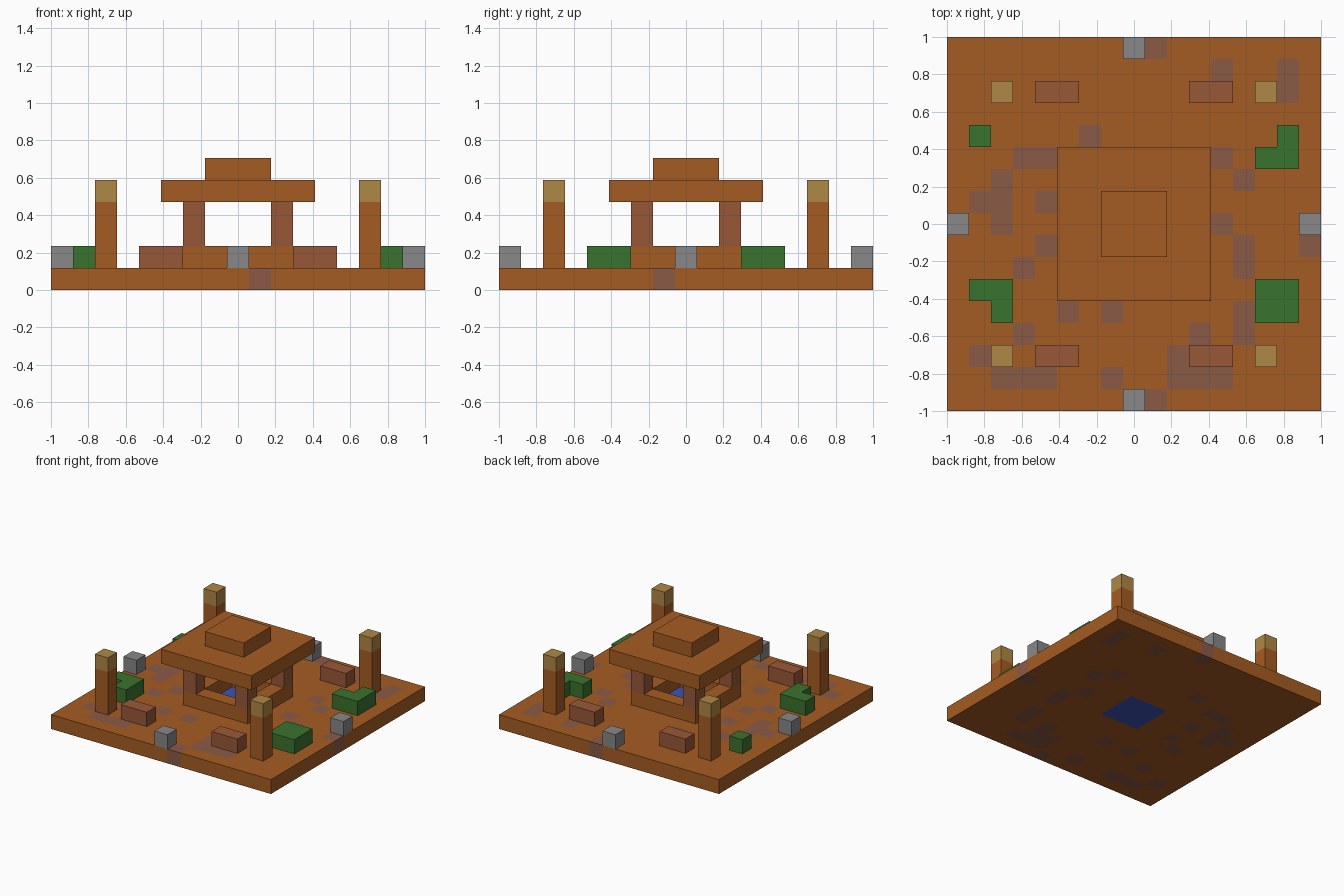
import bpy
import bmesh

if "Cube" in bpy.data.objects:
    bpy.data.objects.remove(bpy.data.objects["Cube"], do_unlink=True)

N = 17            # cells along each side of the court
U = 2 / N         # size of one cell

# Worn path cells: row from the front -> columns from the right side
PATH_ROWS = {
    0: [9], 1: [2, 3, 4, 7, 10, 11, 12], 2: [1, 10, 11], 3: [3, 11, 13],
    4: [5, 7, 13], 6: [3, 13], 7: [4, 13, 16], 8: [2, 12], 9: [1, 2, 4],
    10: [2, 13], 11: [3, 4, 12], 12: [6], 14: [15], 15: [12, 15], 16: [9],
}


def material(name, rgb):
    """Flat material from a display colour, converted to linear."""
    lin = [((c / 255 + 0.055) / 1.055) ** 2.4 for c in rgb]
    m = bpy.data.materials.new(name)
    m.use_nodes = True
    m.diffuse_color = (*lin, 1)
    bsdf = m.node_tree.nodes["Principled BSDF"]
    bsdf.inputs["Base Color"].default_value = (*lin, 1)
    bsdf.inputs["Roughness"].default_value = 0.9
    return m


clay = material("orange_clay", (165, 92, 34))
path = material("worn_path", (139, 90, 70))
water = material("water_blue", (60, 82, 182))
brick = material("red_brown_wood", (153, 88, 55))
leaf = material("leaf_green", (58, 114, 46))
stone = material("stone_grey", (136, 136, 136))
lamp = material("lamp_tan", (176, 136, 70))


def rect(i0, i1, j0, j1):
    """Set of cells in columns i0 to i1 and rows j0 to j1."""
    return {(i, j) for i in range(i0, i1 + 1) for j in range(j0, j1 + 1)}


def slab(name, cells, low, high, mats, rule=None):
    """Extrude a footprint of cells from layer low to layer high."""
    bm = bmesh.new()
    verts = {}

    def corner(i, j):
        if (i, j) not in verts:
            verts[i, j] = bm.verts.new((i * U - 1, j * U - 1, low * U))
        return verts[i, j]

    for i, j in sorted(cells):
        bm.faces.new([corner(i, j), corner(i + 1, j),
                      corner(i + 1, j + 1), corner(i, j + 1)])
    out = bmesh.ops.extrude_face_region(bm, geom=bm.faces[:], use_keep_orig=True)
    for v in out["geom"]:
        if isinstance(v, bmesh.types.BMVert):
            v.co.z = high * U
    bmesh.ops.recalc_face_normals(bm, faces=bm.faces[:])
    if rule:
        for f in bm.faces:
            # sample just inside the face to find its cell
            p = f.calc_center_median() - f.normal * U * 0.2
            f.material_index = rule(int((p.x + 1) / U), int((p.y + 1) / U))
    bmesh.ops.dissolve_limit(bm, angle_limit=0.01, verts=bm.verts[:],
                             edges=bm.edges[:], delimit={'MATERIAL'})
    mesh = bpy.data.meshes.new(name)
    bm.to_mesh(mesh)
    bm.free()
    for m in mats:
        mesh.materials.append(m)
    bpy.context.collection.objects.link(bpy.data.objects.new(name, mesh))


# Ground with flush path cells and the pool
path_cells = {(i, j) for j, cols in PATH_ROWS.items() for i in cols}
pool = rect(7, 9, 7, 9)
slab("ground", rect(0, 16, 0, 16), 0, 1, [clay, path, water],
     lambda i, j: 1 if (i, j) in path_cells else 2 if (i, j) in pool else 0)

# Well wall around the pool, and its two-step roof
slab("well_wall", rect(6, 10, 6, 10) - pool, 1, 2, [clay])
slab("roof", rect(5, 11, 5, 11), 4, 5, [clay])
slab("roof_top", pool, 5, 6, [clay])

# Parts repeated in each quarter of the court
for side, flip_x in (("right", False), ("left", True)):
    for end, flip_y in (("front", False), ("back", True)):
        tag = f"{end}_{side}"

        def quarter(cells):
            return {(N - 1 - i if flip_x else i, N - 1 - j if flip_y else j)
                    for i, j in cells}

        slab("roof_post_" + tag, quarter({(6, 6)}), 2, 4, [brick])
        slab("lamp_post_" + tag, quarter({(2, 2)}), 1, 4, [clay])
        slab("lamp_" + tag, quarter({(2, 2)}), 4, 5, [lamp])
        slab("bench_" + tag, quarter(rect(4, 5, 2, 2)), 1, 2, [brick])

# Bushes, each with its own footprint
for tag, cells in {
    "front_right": rect(1, 2, 4, 5) - {(1, 4)},
    "front_left": rect(14, 15, 4, 5),
    "back_right": {(1, 12)},
    "back_left": rect(14, 15, 11, 12) - {(14, 12)},
}.items():
    slab("bush_" + tag, cells, 1, 2, [leaf])

# Stone blocks at the middle of each edge
for tag, cell in {"front": (8, 0), "back": (8, 16),
                  "right": (0, 8), "left": (16, 8)}.items():
    slab("stone_" + tag, {cell}, 1, 2, [stone])
